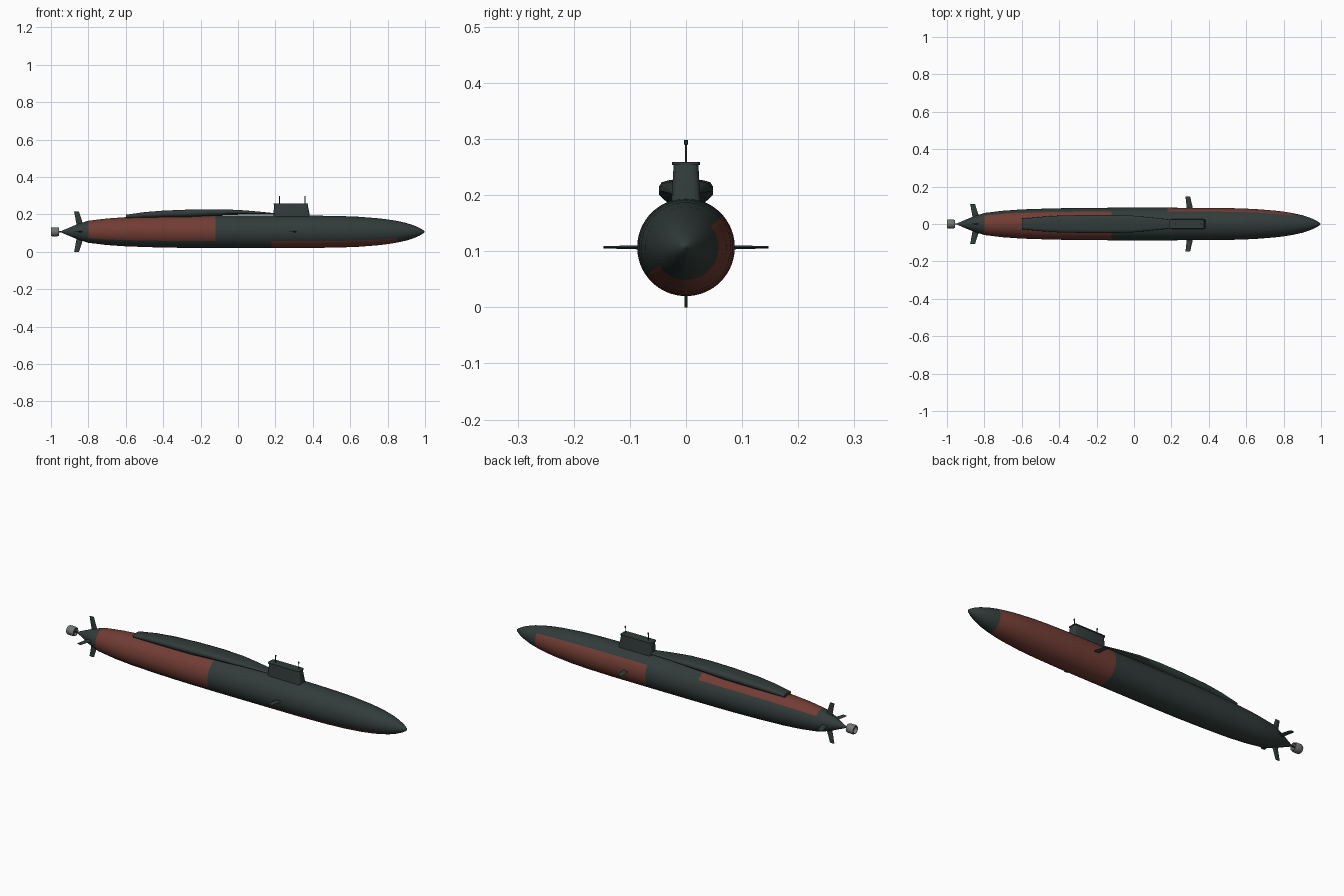
import bpy, bmesh, math
from mathutils import Vector, Matrix

AXIS_Z = 0.107

if "Cube" in bpy.data.objects:
    bpy.data.objects.remove(bpy.data.objects["Cube"], do_unlink=True)


def material(name, rgb):
    m = bpy.data.materials.new(name)
    m.use_nodes = True
    m.diffuse_color = (*rgb, 1)
    bsdf = m.node_tree.nodes["Principled BSDF"]
    bsdf.inputs["Base Color"].default_value = (*rgb, 1)
    bsdf.inputs["Roughness"].default_value = 0.7
    return m


dark = material("dark green grey", (0.031, 0.045, 0.042))
red = material("oxide red", (0.165, 0.046, 0.034))
grey = material("light grey", (0.17, 0.175, 0.175))


def loft(name, rings, mats, angle=35):
    """Skin a row of equal-length closed rings and cap both ends."""
    bm = bmesh.new()
    rows = [[bm.verts.new(p) for p in ring] for ring in rings]
    n = len(rows[0])
    for a, b in zip(rows, rows[1:]):
        for i in range(n):
            j = (i + 1) % n
            bm.faces.new((a[i], a[j], b[j], b[i]))
    bm.faces.new(rows[0])
    bm.faces.new(rows[-1])
    bmesh.ops.recalc_face_normals(bm, faces=bm.faces)
    mesh = bpy.data.meshes.new(name)
    bm.to_mesh(mesh)
    bm.free()
    obj = bpy.data.objects.new(name, mesh)
    bpy.context.collection.objects.link(obj)
    for m in mats:
        mesh.materials.append(m)
    bpy.ops.object.select_all(action="DESELECT")
    obj.select_set(True)
    bpy.context.view_layer.objects.active = obj
    bpy.ops.object.shade_smooth_by_angle(angle=math.radians(angle))
    return obj


def lathe(name, profile, sides, mats, angle=35):
    """Revolve (x, radius) stations about the hull axis."""
    turns = [math.tau * i / sides for i in range(sides)]
    rings = [[Vector((x, r * math.cos(t), AXIS_Z + r * math.sin(t))) for t in turns]
             for x, r in profile]
    return loft(name, rings, mats, angle)


# Hull, with the red paint split along two lengthwise seams
hull = lathe("hull", [
    (-0.945, 0.004), (-0.9, 0.023), (-0.86, 0.04), (-0.8, 0.059), (-0.7, 0.071),
    (-0.6, 0.078), (-0.45, 0.083), (-0.3, 0.086), (-0.12, 0.087), (0.18, 0.087),
    (0.4, 0.0865), (0.55, 0.084), (0.65, 0.08), (0.75, 0.072), (0.8, 0.066),
    (0.85, 0.058), (0.9, 0.047), (0.94, 0.034), (0.97, 0.021), (0.99, 0.009),
    (0.997, 0.002)], 72, [dark, red])
for f in hull.data.polygons:
    c = f.center
    turn = math.degrees(math.atan2(c.z - AXIS_Z, c.y)) % 360
    upper = 40 < turn < 215
    aft = -0.8 < c.x < -0.12
    fore = 0.18 < c.x < 0.85
    if (aft and upper) or (fore and not upper):
        f.material_index = 1


# Raised deck casing: x, half width, bottom, top
def casing_ring(x, w, low, top):
    h = top - low
    half = [(0.7 * w, low), (w, low + 0.35 * h), (w, low + 0.65 * h),
            (0.9 * w, low + 0.88 * h), (0.6 * w, top)]
    loop = half + [(-y, z) for y, z in reversed(half)]
    return [Vector((x, y, z)) for y, z in loop]


stations = [
    (-0.6, 0.028, 0.178, 0.198), (-0.5, 0.038, 0.182, 0.212),
    (-0.4, 0.045, 0.185, 0.22), (-0.25, 0.048, 0.187, 0.226),
    (-0.12, 0.048, 0.194, 0.227), (0.0, 0.044, 0.198, 0.224),
    (0.1, 0.034, 0.199, 0.216), (0.2, 0.023, 0.199, 0.206)]
loft("deck_casing", [casing_ring(*s) for s in stations], [dark], 50)


# Sail with rounded corners and a thin cap
def rounded_ring(x0, x1, w, z, r=0.012):
    pts = []
    for k, (cx, cy) in enumerate([(x1 - r, w - r), (x0 + r, w - r),
                                  (x0 + r, r - w), (x1 - r, r - w)]):
        for s in range(4):
            t = math.radians(90 * k + 30 * s)
            pts.append(Vector((cx + r * math.cos(t), cy + r * math.sin(t), z)))
    return pts


loft("sail", [rounded_ring(0.19, 0.385, 0.027, 0.17),
              rounded_ring(0.19, 0.382, 0.025, 0.205),
              rounded_ring(0.193, 0.372, 0.022, 0.255)], [dark])
loft("sail_cap", [rounded_ring(0.189, 0.375, 0.025, 0.254),
                  rounded_ring(0.189, 0.375, 0.025, 0.259)], [dark])

# Masts with small heads
for label, x in (("aft", 0.222), ("fore", 0.358)):
    parts = []
    for r, z in ((0.002, 0.25), (0.002, 0.289), (0.0035, 0.29), (0.0035, 0.298)):
        parts.append([Vector((x + r * math.cos(t), r * math.sin(t), z))
                      for t in (math.tau * i / 8 for i in range(8))])
    loft(label + "_mast", parts, [dark])


# Fins: swept tapered plates turned about the hull axis
def fin(name, root, tip, thick, turn):
    spin = Matrix.Rotation(math.radians(turn), 3, "X")
    rings = []
    for (x0, x1, r), t in ((root, thick), (tip, thick * 0.5)):
        front = x0 + 0.7 * (x1 - x0)
        section = [(x0, 0), (front, t / 2), (x1, 0), (front, -t / 2)]
        rings.append([spin @ Vector((x, r, z)) + Vector((0, 0, AXIS_Z))
                      for x, z in section])
    loft(name, rings, [dark], 20)


for label, turn in (("left", 0), ("upper", 90), ("right", 180), ("lower", 270)):
    fin(label + "_stern_fin", (-0.86, -0.822, 0.02), (-0.876, -0.85, 0.107), 0.009, turn)
for label, turn in (("left", 0), ("right", 180)):
    fin(label + "_bow_plane", (0.284, 0.318, 0.07), (0.275, 0.3, 0.147), 0.008, turn)

# Drive shaft and shrouded propeller
lathe("drive_shaft", [(-0.97, 0.004), (-0.93, 0.004)], 10, [dark])
lathe("propeller_shroud", [(-0.984, 0.014), (-1.0, 0.018), (-1.0, 0.021), (-0.994, 0.024),
                           (-0.966, 0.024), (-0.957, 0.021), (-0.957, 0.018),
                           (-0.966, 0.014)], 16, [grey])
